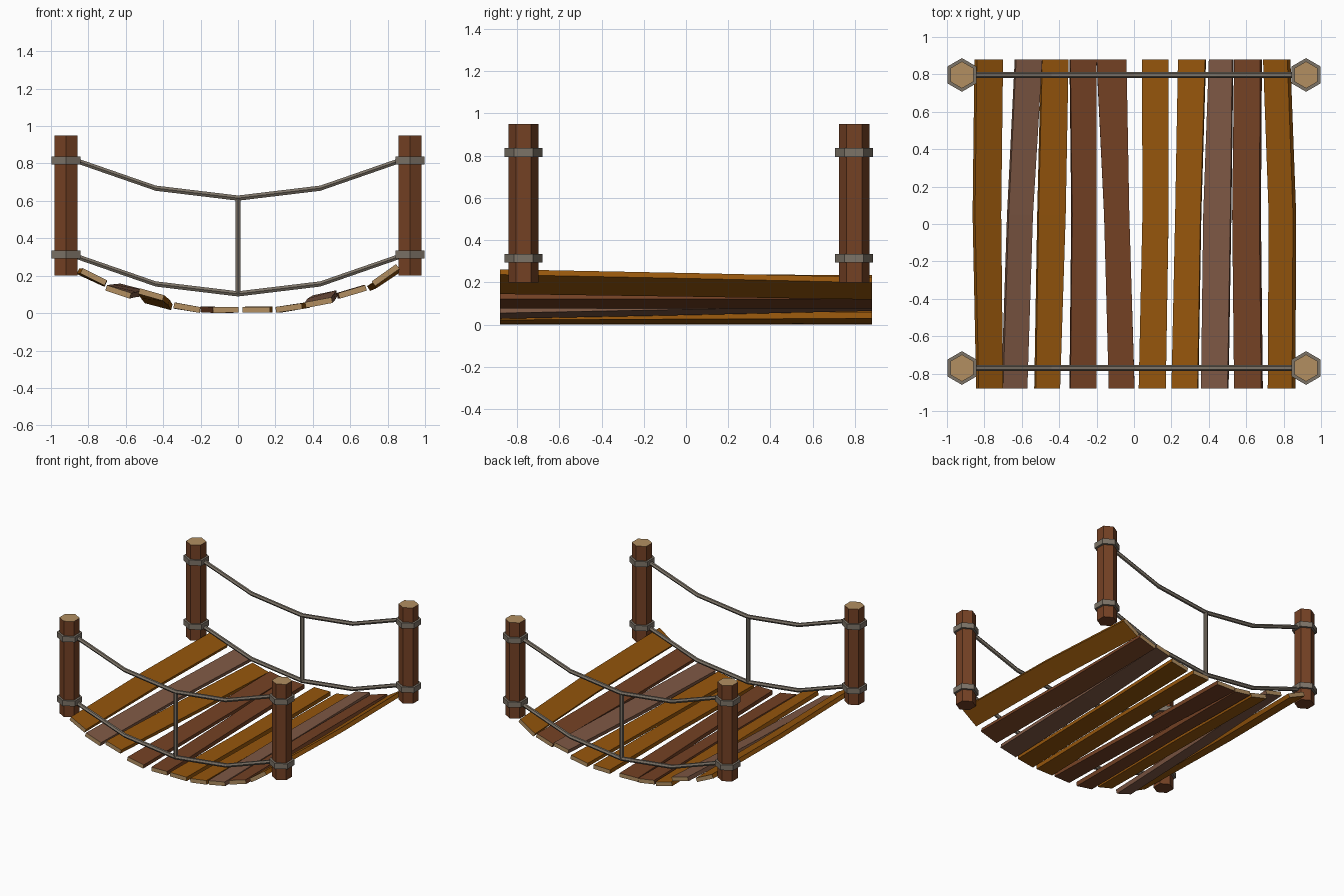
import bpy, bmesh, math
from mathutils import Vector

if "Cube" in bpy.data.objects:
    bpy.data.objects.remove(bpy.data.objects["Cube"])


def material(name, r, g, b):
    def lin(c):
        c /= 255
        return c / 12.92 if c < 0.04 else ((c + 0.055) / 1.055) ** 2.4
    m = bpy.data.materials.new(name)
    m.diffuse_color = (lin(r), lin(g), lin(b), 1)
    m.use_nodes = True
    m.node_tree.nodes["Principled BSDF"].inputs["Base Color"].default_value = m.diffuse_color
    return m


OCHRE = material("ochre wood", 150, 86, 12)
RED = material("red brown wood", 116, 65, 36)
MAUVE = material("dusty brown wood", 126, 88, 68)
TAN = material("cut wood end", 178, 143, 97)
ROPE = material("grey rope", 124, 115, 103)


def finish(name, bm, mats, cut_rule=None):
    bmesh.ops.recalc_face_normals(bm, faces=bm.faces)
    if cut_rule:
        for f in bm.faces:
            f.material_index = 1 if cut_rule(f.normal) else 0
    me = bpy.data.meshes.new(name)
    bm.to_mesh(me)
    bm.free()
    for m in mats:
        me.materials.append(m)
    ob = bpy.data.objects.new(name, me)
    bpy.context.collection.objects.link(ob)
    return ob


def loft(name, rings, mats, cut_rule=None):
    """Skin a row of equal rings of points and cap both ends."""
    bm = bmesh.new()
    vs = [[bm.verts.new(p) for p in ring] for ring in rings]
    n = len(vs[0])
    for a, b in zip(vs, vs[1:]):
        for i in range(n):
            j = (i + 1) % n
            bm.faces.new((a[i], a[j], b[j], b[i]))
    bm.faces.new(vs[0])
    bm.faces.new(vs[-1])
    return finish(name, bm, mats, cut_rule)


def hexagon(r, start=0.0):
    return [(r * math.cos(start + k * math.pi / 3), r * math.sin(start + k * math.pi / 3))
            for k in range(6)]


def prism(name, x, y, r, z0, z1, mats, cut_rule=None):
    """Upright hexagonal prism with corners towards +y and -y."""
    rings = [[(x + a, y + b, z) for a, b in hexagon(r, math.pi / 6)] for z in (z0, z1)]
    return loft(name, rings, mats, cut_rule)


SAG = [(-0.87, 0.817), (-0.44, 0.668), (0, 0.615), (0.44, 0.668), (0.87, 0.817)]

for side, y in (("front", -0.77), ("back", 0.797)):
    # posts with rope collars
    for end, x in (("left", -0.92), ("right", 0.92)):
        prism(f"{side}_{end}_post", x, y, 0.072, 0.2, 0.95, [RED, TAN], lambda n: n.z > 0.9)
        for level, z in (("lower", 0.314), ("upper", 0.816)):
            prism(f"{side}_{end}_{level}_collar", x, y, 0.09, z - 0.021, z + 0.021, [ROPE])
    # sagging ropes and the hanger between them
    for level, drop in (("upper", 0), ("lower", 0.512)):
        rings = [[(x, y + a, z - drop + b) for a, b in hexagon(0.016)] for x, z in SAG]
        loft(f"{side}_{level}_rope", rings, [ROPE])
    prism(f"{side}_hanger_rope", 0, y, 0.016, 0.103, 0.615, [ROPE])

# planks: front (x0, x1), middle (x0, x1), back (x0, x1), front top z pair, back top z pair
PLANKS = [
    (OCHRE, -.83, -.70, -.85, -.71, -.84, -.70, .240, .175, .235, .170),
    (MAUVE, -.70, -.57, -.67, -.54, -.63, -.49, .150, .107, .158, .122),
    (OCHRE, -.525, -.395, -.51, -.365, -.49, -.35, .133, .096, .083, .046),
    (RED, -.34, -.20, -.33, -.20, -.34, -.20, .057, .032, .055, .032),
    (RED, -.135, .003, -.16, -.025, -.20, -.04, .032, .034, .036, .032),
    (OCHRE, .025, .17, .045, .185, .043, .185, .034, .034, .034, .036),
    (OCHRE, .20, .34, .22, .355, .235, .38, .033, .053, .035, .06),
    (MAUVE, .358, .50, .37, .515, .40, .525, .058, .085, .095, .122),
    (RED, .535, .68, .525, .67, .535, .675, .107, .150, .107, .150),
    (OCHRE, .715, .845, .72, .85, .69, .82, .170, .262, .145, .225),
]
for i, (mat, f0, f1, m0, m1, b0, b1, zf0, zf1, zb0, zb1) in enumerate(PLANKS):
    stations = [(-.88, f0, f1, zf0, zf1),
                (0.05, m0, m1, (zf0 + zb0) / 2, (zf1 + zb1) / 2),
                (.88, b0, b1, zb0, zb1)]
    rings = []
    for y, x0, x1, z0, z1 in stations:
        a, b = Vector((x0, y, z0)), Vector((x1, y, z1))
        down = Vector((z1 - z0, 0, x0 - x1)).normalized() * 0.031
        rings.append([a, b, b + down, a + down])
    loft(f"plank_{i + 1}", rings, [mat, TAN], lambda n: abs(n.y) > 0.8)
